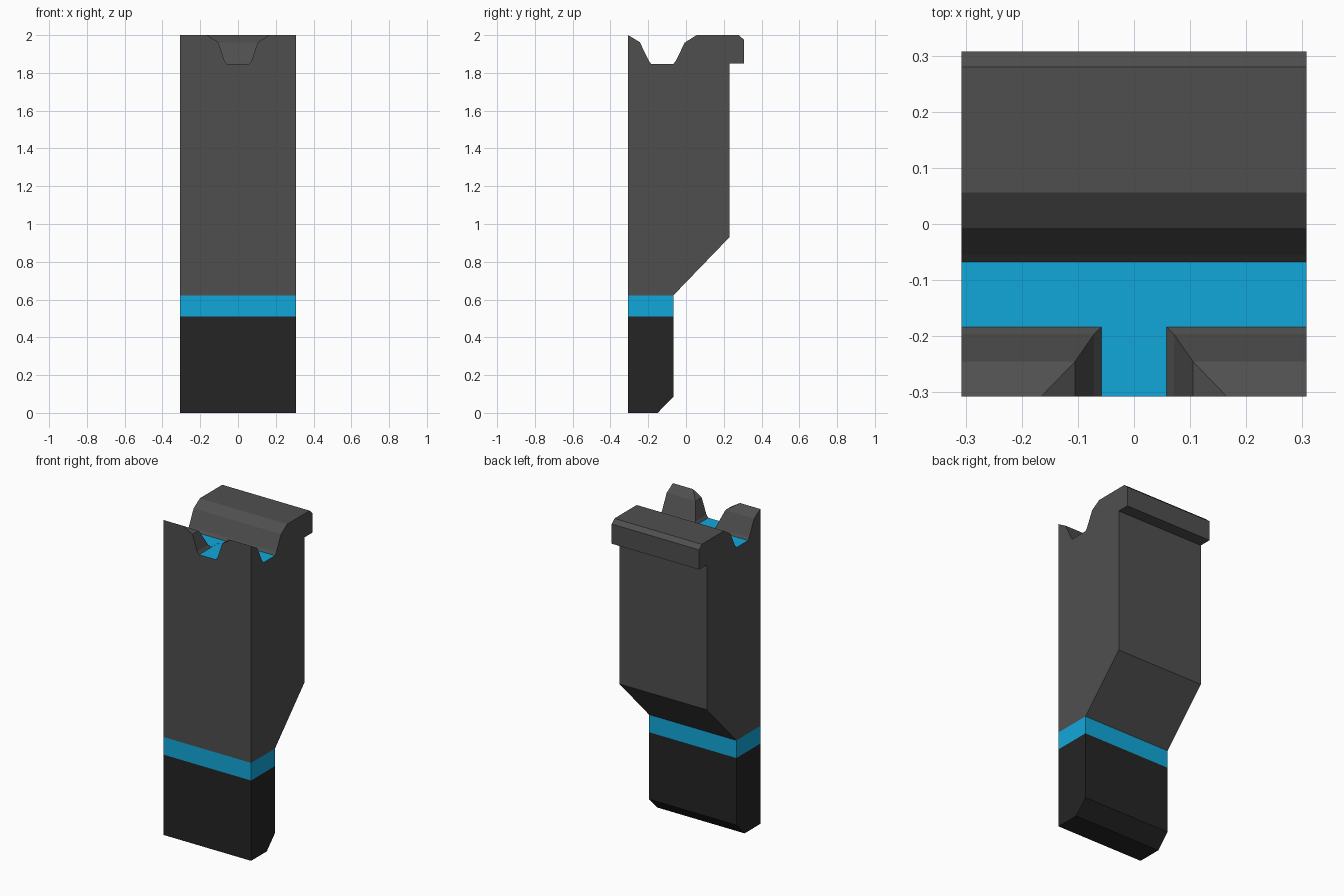
import bpy, bmesh

if "Cube" in bpy.data.objects:
    bpy.data.objects.remove(bpy.data.objects["Cube"])

HALF = 0.307      # half width and half depth
FLOOR = 1.847     # height of the groove floor


def material(name, rgb):
    m = bpy.data.materials.new(name)
    m.diffuse_color = (*rgb, 1.0)
    m.use_nodes = True
    m.node_tree.nodes["Principled BSDF"].inputs["Base Color"].default_value = m.diffuse_color
    return m


grey = material("dark grey", (0.078, 0.078, 0.078))
blue = material("bright blue", (0.006, 0.390, 0.700))
black = material("near black", (0.018, 0.018, 0.018))


def prism(name, profile, axis, lo, hi, mat):
    """Extrude a 2D profile (y,z) along x, or (x,z) along y."""
    bm = bmesh.new()
    place = (lambda a, b, t: (t, a, b)) if axis == 'x' else (lambda a, b, t: (a, t, b))
    face = bm.faces.new([bm.verts.new(place(a, b, lo)) for a, b in profile])
    ext = bmesh.ops.extrude_face_region(bm, geom=[face])
    moved = [v for v in ext['geom'] if isinstance(v, bmesh.types.BMVert)]
    bmesh.ops.translate(bm, verts=moved, vec=place(0, 0, hi - lo))
    bmesh.ops.recalc_face_normals(bm, faces=bm.faces)
    me = bpy.data.meshes.new(name)
    bm.to_mesh(me)
    bm.free()
    me.materials.append(mat)
    ob = bpy.data.objects.new(name, me)
    bpy.context.collection.objects.link(ob)
    return ob


# Foot block with a chamfered rear lower edge
prism("foot", [(-HALF, 0), (-0.15, 0), (-0.067, 0.085), (-0.067, 0.51), (-HALF, 0.51)],
      'x', -HALF, HALF, black)

# Coloured stripe
prism("stripe", [(-HALF, 0.51), (-0.067, 0.51), (-0.067, 0.622), (-HALF, 0.622)],
      'x', -HALF, HALF, blue)

# Main body: sloped back, overhanging lip and cross groove in the top
body = prism("body", [
    (-HALF, 0.622), (-0.067, 0.622), (0.23, 0.93), (0.23, 1.85), (HALF, 1.85),
    (HALF, 1.975), (0.28, 2.0), (0.056, 2.0), (-0.007, 1.960), (-0.054, 1.863),
    (-0.068, FLOOR), (-0.184, FLOOR), (-0.196, 1.863), (-0.245, 1.963), (-HALF, 2.0)],
    'x', -HALF, HALF, grey)

# Front notch joining the groove
half_notch = [(0.058, FLOOR - 0.0004), (0.071, 1.863), (0.105, 1.963), (0.165, 2.0), (0.165, 2.1)]
notch = half_notch + [(-x, z) for x, z in reversed(half_notch)]
cutter = prism("notch_cutter", notch, 'y', -0.4, -0.12, grey)
mod = body.modifiers.new("notch", 'BOOLEAN')
mod.operation, mod.solver, mod.object = 'DIFFERENCE', 'EXACT', cutter
bpy.context.view_layer.update()
cut = bpy.data.meshes.new_from_object(body.evaluated_get(bpy.context.evaluated_depsgraph_get()))
body.modifiers.clear()
body.data = cut
bpy.data.objects.remove(cutter)

# Blue floor of the groove and notch
cut.materials.clear()
cut.materials.append(grey)
cut.materials.append(blue)
for p in cut.polygons:
    p.material_index = int(p.normal.z > 0.9 and abs(p.center.z - FLOOR) < 0.003)
